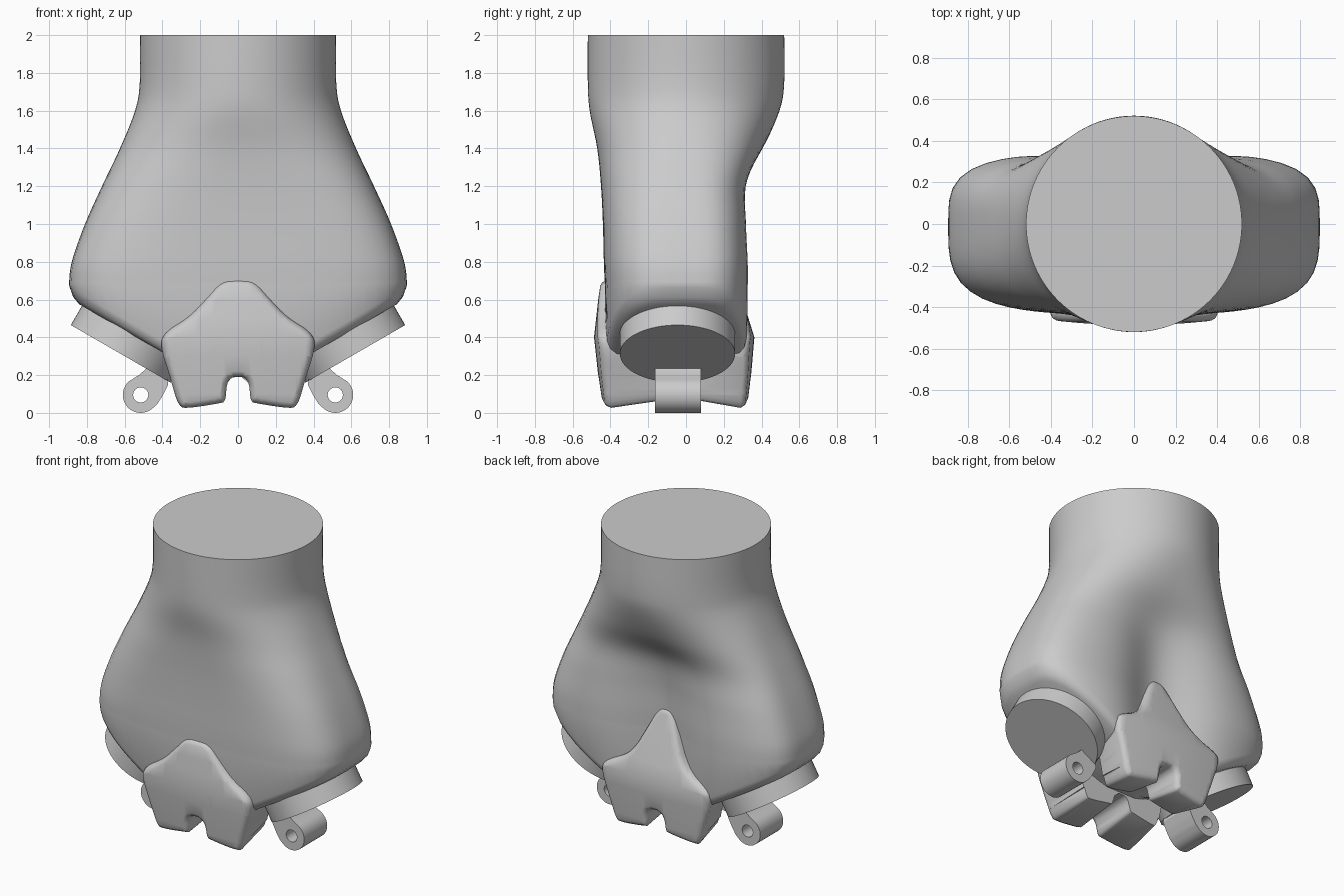
import bpy, bmesh, math
from mathutils import Vector, Matrix

cube = bpy.data.objects.get("Cube")
if cube:
    bpy.data.objects.remove(cube)

grey = bpy.data.materials.new("plain grey")
grey.use_nodes = True
grey.diffuse_color = (0.6, 0.6, 0.6, 1)
grey.node_tree.nodes["Principled BSDF"].inputs["Base Color"].default_value = (0.6, 0.6, 0.6, 1)


def finish(name, bm, angle):
    """Turn a bmesh into a smooth shaded object."""
    bmesh.ops.recalc_face_normals(bm, faces=bm.faces)
    mesh = bpy.data.meshes.new(name)
    bm.to_mesh(mesh)
    bm.free()
    mesh.materials.append(grey)
    obj = bpy.data.objects.new(name, mesh)
    bpy.context.collection.objects.link(obj)
    bpy.ops.object.select_all(action='DESELECT')
    obj.select_set(True)
    bpy.context.view_layer.objects.active = obj
    bpy.ops.object.shade_smooth_by_angle(angle=math.radians(angle))
    return obj


def loft(rings, loop=False):
    """Skin rings of points, capping both ends unless the rings loop."""
    bm = bmesh.new()
    rows = [[bm.verts.new(p) for p in ring] for ring in rings]
    pairs = list(zip(rows, rows[1:]))
    if loop:
        pairs.append((rows[-1], rows[0]))
    else:
        bm.faces.new(rows[0])
        bm.faces.new(rows[-1])
    for a, b in pairs:
        for i in range(len(a)):
            j = (i + 1) % len(a)
            bm.faces.new((a[i], a[j], b[j], b[i]))
    return bm


def spline(a, b, c, d, t):
    """Catmull-Rom blend of parameter tuples."""
    return [0.5 * (2 * q + (r - p) * t + (2 * p - 5 * q + 4 * r - s) * t * t
                   + (3 * q - p - 3 * r + s) * t ** 3) for p, q, r, s in zip(a, b, c, d)]


def interpolate(table, v):
    for (v0, w0), (v1, w1) in zip(table, table[1:]):
        if v <= v1:
            return w0 + (w1 - w0) * max(0, (v - v0) / (v1 - v0))
    return table[-1][1]


# Body: round neck spreading into two lobes with a valley at the back
def section(z, width, front, back, power, groove):
    ring = []
    for i in range(96):
        a = math.tau * i / 96
        c, s = math.cos(a), math.sin(a)
        depth = back if s > 0 else front
        r = (abs(c / width) ** power + abs(s / depth) ** power) ** (-1 / power)
        x, y = r * c, r * s
        if y > 0:
            y -= groove * math.exp(-(x / 0.28) ** 2) * min(1, y / 0.2)
        ring.append(Vector((x, y, z)))
    return ring


# height, half width, front depth, back depth, squareness, valley depth
keys = [(2, .52, .52, .52, 2, 0), (1.75, .52, .52, .52, 2, 0),
        (1.6, .545, .51, .495, 2.1, 0), (1.4, .625, .47, .42, 2.5, .015),
        (1.2, .72, .45, .345, 3, .07), (1.0, .81, .44, .34, 3.4, .11),
        (.8, .88, .435, .345, 3.6, .13), (.68, .895, .43, .345, 3.6, .14)]
rings = []
for i in range(len(keys) - 1):
    near = [keys[max(0, min(len(keys) - 1, i + k))] for k in (-1, 0, 1, 2)]
    rings += [section(*spline(*near, t / 5)) for t in range(5)]
last = section(*keys[-1])
rings.append(last)
# V-shaped underside that carries the two end discs
for sx, sy, lift in ((.995, .99, .06), (.975, .95, .02), (.94, .87, 0), (.5, .5, 0), (.2, .2, 0)):
    rings.append([Vector((p.x * sx, p.y * sy, max(.2, .09 + .577 * abs(p.x * sx)) + lift))
                  for p in last])
finish("body", loft(rings), 50)


# Claws: thick notched plates at the front and back
def smooth_outline(half):
    pts = half + [(-x, z) for x, z in reversed(half) if x > 0]
    for _ in range(2):
        cut = []
        for (x0, z0), (x1, z1) in zip(pts, pts[1:] + pts[:1]):
            cut += [(.75 * x0 + .25 * x1, .75 * z0 + .25 * z1),
                    (.25 * x0 + .75 * x1, .25 * z0 + .75 * z1)]
        pts = cut
    return [Vector(p) for p in pts]


def claw(name, crest, side, surface, inner):
    pts = smooth_outline(crest + lower_half)
    n = len(pts)
    rings = []
    for inset, k in ((.03, 0), (.012, .025), (0, .1), (0, 1)):
        ring = []
        for i, p in enumerate(pts):
            t = (pts[(i + 1) % n] - pts[i - 1]).normalized()
            x, z = p.x + t.y * inset, p.y - t.x * inset
            if k == 1:
                x *= 1 - .5 * max(0, abs(x) - .1)
                z += .04 if z < .12 else 0
            ring.append(Vector((x, k, z)))
        rings.append(ring)
    bm = loft(rings)
    bmesh.ops.triangulate(bm, faces=bm.faces)
    cuts = [((0, 0, z / 10), (0, 0, 1)) for z in range(1, 9)]
    cuts += [((x / 8, 0, 0), (1, 0, 0)) for x in range(-2, 3)]
    for co, no in cuts:
        bmesh.ops.bisect_plane(bm, geom=bm.verts[:] + bm.edges[:] + bm.faces[:],
                               plane_co=co, plane_no=no)
    for v in bm.verts:
        outer = interpolate(surface, v.co.z) - .15 * v.co.x ** 2
        v.co.y = side * (outer * (1 - v.co.y) + inner * v.co.y)
    finish(name, bm, 45)


lower_half = [(.385, .43), (.415, .36), (.36, .19), (.315, .03), (.26, .025),
              (.10, .05), (.065, .06), (.06, .16), (.03, .19), (0, .19)]
claw("front_claw", [(0, .705), (.09, .70), (.17, .60), (.26, .505)], -1,
     [(.03, .44), (.2, .465), (.4, .487), (.6, .465), (.7, .45)], .12)
claw("back_claw", [(0, .84), (.05, .83), (.11, .70), (.18, .55), (.26, .48)], 1,
     [(.03, .325), (.2, .345), (.4, .362), (.6, .30), (.84, .22)], .06)

# Tilted end discs and pierced hinge lugs, one pair per side
hole = Vector((.515, .095))
arc = [tuple(hole + .095 * Vector((math.cos(a), math.sin(a))))
       for a in (math.radians(50 - 10 * i) for i in range(19))]
corners = arc + [(.425, .05), (.40, .09), (.37, .15), (.38, .22),
                 (.47, .26), (.49, .23), (.525, .20)]
outline = []
for p, q in zip(corners, corners[1:] + corners[:1]):
    outline += [Vector(p).lerp(Vector(q), t / 3) for t in range(3)]
bore = [hole + (p - hole).normalized() * .04 for p in outline]

for side, label in ((1, "left"), (-1, "right")):
    axis = Vector((.5 * side, 0, -.866)).normalized()
    centre = Vector((.621 * side, -.045, .3125)) - axis * .1
    bm = bmesh.new()
    bmesh.ops.create_cone(bm, cap_ends=True, segments=64, radius1=.305, radius2=.305, depth=.2,
                          matrix=Matrix.Translation(centre)
                          @ axis.to_track_quat('Z', 'Y').to_matrix().to_4x4())
    finish(label + "_end_disc", bm, 30)

    rings = [[Vector((p.x * side, y, p.y)) for p in loop]
             for loop, y in ((outline, -.165), (bore, -.165), (bore, .08), (outline, .08))]
    finish(label + "_hinge_lug", loft(rings, loop=True), 30)
